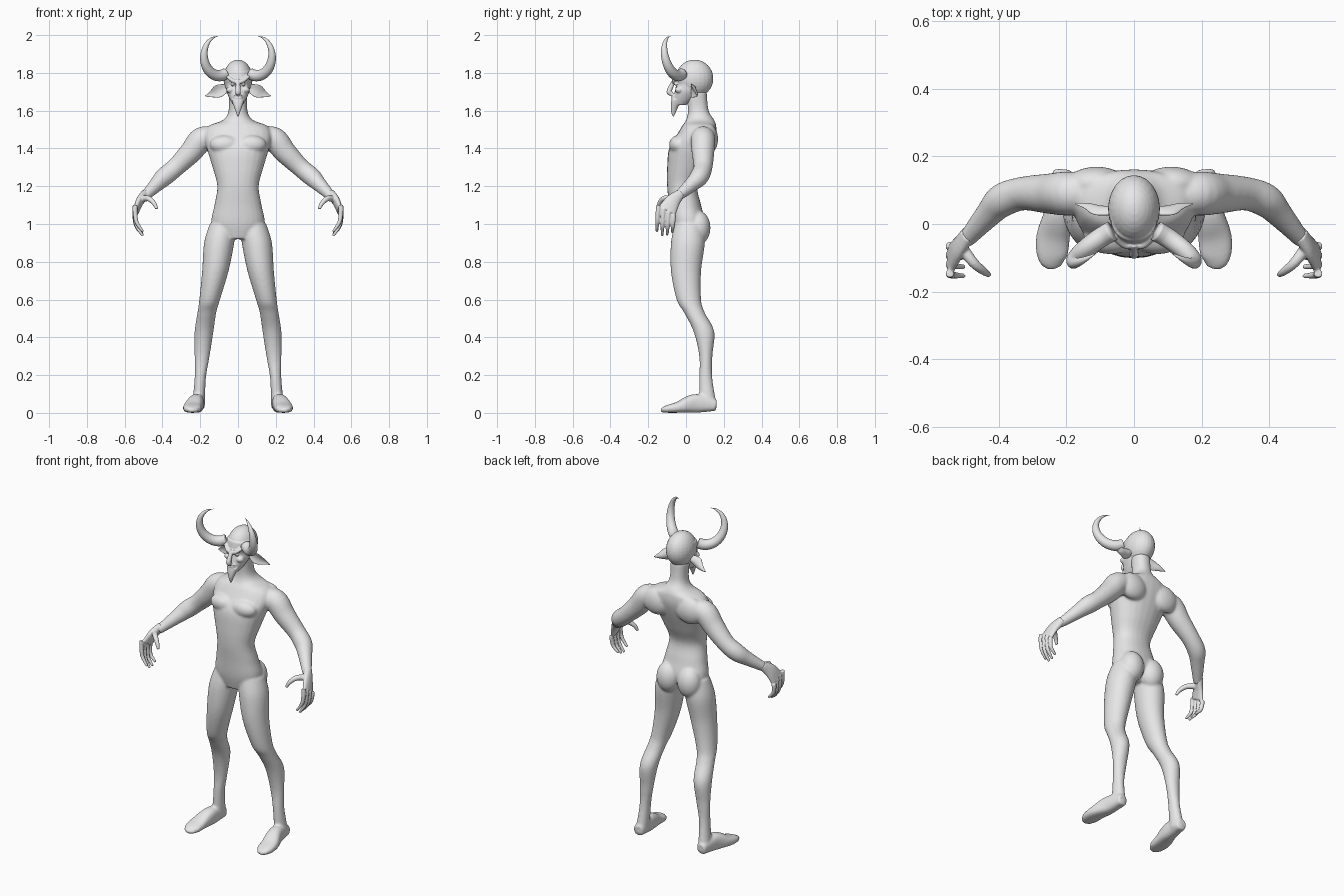
import bpy
import bmesh
import math
from mathutils import Vector, Matrix

if "Cube" in bpy.data.objects:
    bpy.data.objects.remove(bpy.data.objects["Cube"])

X_AXIS, Y_AXIS, Z_AXIS = Matrix.Identity(3)

clay = bpy.data.materials.new("plain_grey")
clay.use_nodes = True
clay.diffuse_color = (.8, .8, .8, 1)
clay.node_tree.nodes["Principled BSDF"].inputs["Base Color"].default_value = clay.diffuse_color


def interpolate(rows, steps=5):
    """Smooth curve through rows of equal length."""
    result = []
    last = len(rows) - 1
    for index in range(last):
        here, following = Vector(rows[index]), Vector(rows[index + 1])
        slope_here = (following - Vector(rows[max(index - 1, 0)])) / 2
        slope_following = (Vector(rows[min(index + 2, last)]) - here) / 2
        for step in range(steps):
            t = step / steps
            ease = t * t * (3 - 2 * t)
            bend = slope_here * t * (1 - t) ** 2 - slope_following * t * t * (1 - t)
            result.append(here.lerp(following, ease) + bend)
    result.append(Vector(rows[last]))
    return result


def skin(bm, frames, power, cup=0, sides=24):
    """Bridge rounded rings given as centre, two axes and two radii."""
    rings = []
    for centre, across, normal, wide, thick in frames:
        ring = []
        for side in range(sides):
            angle = math.tau * side / sides
            cosine, sine = math.cos(angle), math.sin(angle)
            u = math.copysign(abs(cosine) ** (2 / power), cosine) * wide
            v = math.copysign(abs(sine) ** (2 / power), sine) * thick
            v -= cup * wide * cosine * cosine
            ring.append(bm.verts.new(centre + across * u + normal * v))
        rings.append(ring)
    for low, high in zip(rings, rings[1:]):
        for side in range(sides):
            bm.faces.new((low[side - 1], low[side], high[side], high[side - 1]))
    bm.faces.new(rings[0])
    bm.faces.new(rings[-1])


def column(bm, rows, power=2.2):
    """Level sections: height, half width, front, back and an optional x."""
    frames = []
    for height, half, front, back, *x in interpolate(rows):
        centre = Vector((sum(x), (front + back) / 2, height))
        frames.append((centre, X_AXIS, Y_AXIS, half, (back - front) / 2))
    skin(bm, frames, power)


def limb(bm, rows, up=Y_AXIS, power=2, cup=0):
    """Sections square to a path: x, y, z, width and an optional thickness."""
    rows = interpolate([row if len(row) > 4 else (*row, row[-1]) for row in rows])
    frames = []
    for index, (x, y, z, wide, thick) in enumerate(rows):
        ahead = rows[min(index + 1, len(rows) - 1)]
        behind = rows[max(index - 1, 0)]
        along = Vector((ahead - behind)[:3])
        across = along.cross(up).normalized()
        normal = across.cross(along).normalized()
        frames.append((Vector((x, y, z)), across, normal, max(wide, .001), max(thick, .001)))
    skin(bm, frames, power, cup)


def ball(bm, centre, size):
    matrix = Matrix.LocRotScale(Vector(centre), None, Vector(size))
    bmesh.ops.create_uvsphere(bm, u_segments=24, v_segments=16, radius=1, matrix=matrix)


def mirror(bm):
    """Add a copy on the other side of the body."""
    geometry = bm.verts[:] + bm.edges[:] + bm.faces[:]
    copied = bmesh.ops.duplicate(bm, geom=geometry)["geom"]
    vertices = [item for item in copied if isinstance(item, bmesh.types.BMVert)]
    bmesh.ops.scale(bm, vec=(-1, 1, 1), verts=vertices)


def finish(name, bm, voxel=0, rounds=4):
    """Make the object; a voxel size fuses overlapping parts into one skin."""
    bmesh.ops.recalc_face_normals(bm, faces=bm.faces)
    mesh = bpy.data.meshes.new(name)
    bm.to_mesh(mesh)
    bm.free()
    part = bpy.data.objects.new(name, mesh)
    bpy.context.collection.objects.link(part)
    bpy.context.view_layer.objects.active = part
    if voxel:
        fuse = part.modifiers.new("fuse", "REMESH")
        fuse.mode = "VOXEL"
        fuse.voxel_size = voxel
        soften = part.modifiers.new("soften", "SMOOTH")
        soften.factor = .5
        soften.iterations = rounds
        for modifier in ("fuse", "soften"):
            bpy.ops.object.modifier_apply(modifier=modifier)
    part.data.materials.clear()
    part.data.materials.append(clay)
    for polygon in part.data.polygons:
        polygon.use_smooth = True


# Legs
body = bmesh.new()
column(body, [
    (1, .07, -.06, .09, .08), (.9, .08, -.08, .1, .1), (.75, .07, -.08, .08, .12),
    (.6, .055, -.05, .08, .15), (.53, .05, -.01, .1, .165), (.43, .05, .04, .15, .18),
    (.3, .04, .07, .14, .19), (.18, .03, .07, .14, .2), (.03, .035, .07, .165, .21)], power=2)
# Feet
limb(body, [
    (.21, .16, .04, .03, .03), (.22, .05, .05, .04, .05), (.24, -.04, .03, .05, .03),
    (.24, -.1, .02, .045, .02), (.23, -.13, .01, .02, .01)], up=Z_AXIS, power=2.6)
# Arms
limb(body, [
    (.11, .09, 1.46, .05), (.19, .09, 1.45, .065), (.25, .09, 1.38, .06), (.33, .09, 1.3, .05),
    (.39, .07, 1.25, .05), (.43, .03, 1.21, .04), (.5, -.05, 1.14, .025)])
# Buttocks, chest muscles and shoulder blades
ball(body, (.07, .065, .98), (.07, .065, .09))
ball(body, (.07, -.04, 1.42), (.08, .05, .05))
ball(body, (.11, .12, 1.45), (.09, .05, .08))
mirror(body)
# Trunk and neck
column(body, [
    (.92, .08, -.06, .05), (1, .14, -.08, .1), (1.1, .125, -.09, .08), (1.2, .11, -.1, .06),
    (1.3, .135, -.1, .1), (1.4, .165, -.09, .14), (1.47, .18, -.05, .16), (1.52, .155, -.02, .16),
    (1.55, .08, 0, .15), (1.6, .05, .01, .12), (1.7, .05, 0, .11)])
finish("body", body, voxel=.006, rounds=14)

# Palms and thumbs
hands = bmesh.new()
limb(hands, [
    (.49, -.03, 1.16, .026, .024), (.52, -.07, 1.12, .04, .02), (.54, -.1, 1.07, .05, .016)], up=X_AXIS)
limb(hands, [
    (.51, -.07, 1.13, .018), (.475, -.115, 1.135, .015), (.445, -.14, 1.11, .012), (.43, -.15, 1.08, .008)])
# Curled fingers, each bending inward along a quarter turn
for finger, length in enumerate((.13, .135, .115, .085)):
    knuckle = Vector((.5, -.146 + .027 * finger, 1.1 - .017 * finger))
    path = []
    for joint in range(4):
        bend = joint / 3
        drop = (length + .01) * bend
        path.append((*(knuckle + Vector((.045 * math.cos(bend ** 2 * 1.5), -.008 * bend, -drop))),
                     .013 - .006 * bend ** 2))
    limb(hands, path)
mirror(hands)
finish("hands", hands, voxel=.004)

# Cheekbones, eyes and brows
head = bmesh.new()
ball(head, (.04, -.036, 1.71), (.022, .022, .018))
ball(head, (.028, -.052, 1.74), (.012, .011, .008))
limb(head, [(0, -.064, 1.75, .01), (.03, -.062, 1.76, .01), (.06, -.035, 1.785, .01)])
mirror(head)
# Skull and face
ball(head, (0, .045, 1.77), (.077, .1, .1))
column(head, [
    (1.81, .07, -.05, .1), (1.765, .07, -.058, .1), (1.74, .065, -.052, .09),
    (1.7, .06, -.06, .07), (1.66, .043, -.066, .04), (1.63, .025, -.06, 0)])
# Nose, lips and pointed beard
limb(head, [(0, -.06, 1.765, .01), (0, -.09, 1.7, .014), (0, -.07, 1.69, .01)], up=X_AXIS)
for height in (1.68, 1.668):
    ball(head, (0, -.066, height), (.024, .012, .005))
column(head, [
    (1.66, .034, -.076, -.03), (1.635, .027, -.08, -.035), (1.6, .014, -.08, -.05), (1.565, .003, -.07, -.065)])
finish("head", head, voxel=.004)

# Ears: cupped leaves pointing outward
ears = bmesh.new()
limb(ears, [
    (.06, .04, 1.72, .022, .012), (.1, .045, 1.705, .034, .01),
    (.135, .055, 1.69, .02, .007), (.173, .06, 1.677, .002, .002)], cup=.5)
mirror(ears)
finish("ears", ears)

# Horns: tapered hooks sweeping around an upright oval and leaning forward
horns = bmesh.new()
sweep = []
turns = 10
for turn in range(turns + 1):
    part_way = turn / turns
    angle = math.radians(-115 + 200 * part_way)
    lean = math.cos(angle - math.radians(20))
    sweep.append((.1 + .08 * math.cos(angle), -.06 - .055 * lean, 1.89 + .105 * math.sin(angle),
                  .03 * (1 - part_way ** 2)))
limb(horns, sweep)
mirror(horns)
finish("horns", horns)
